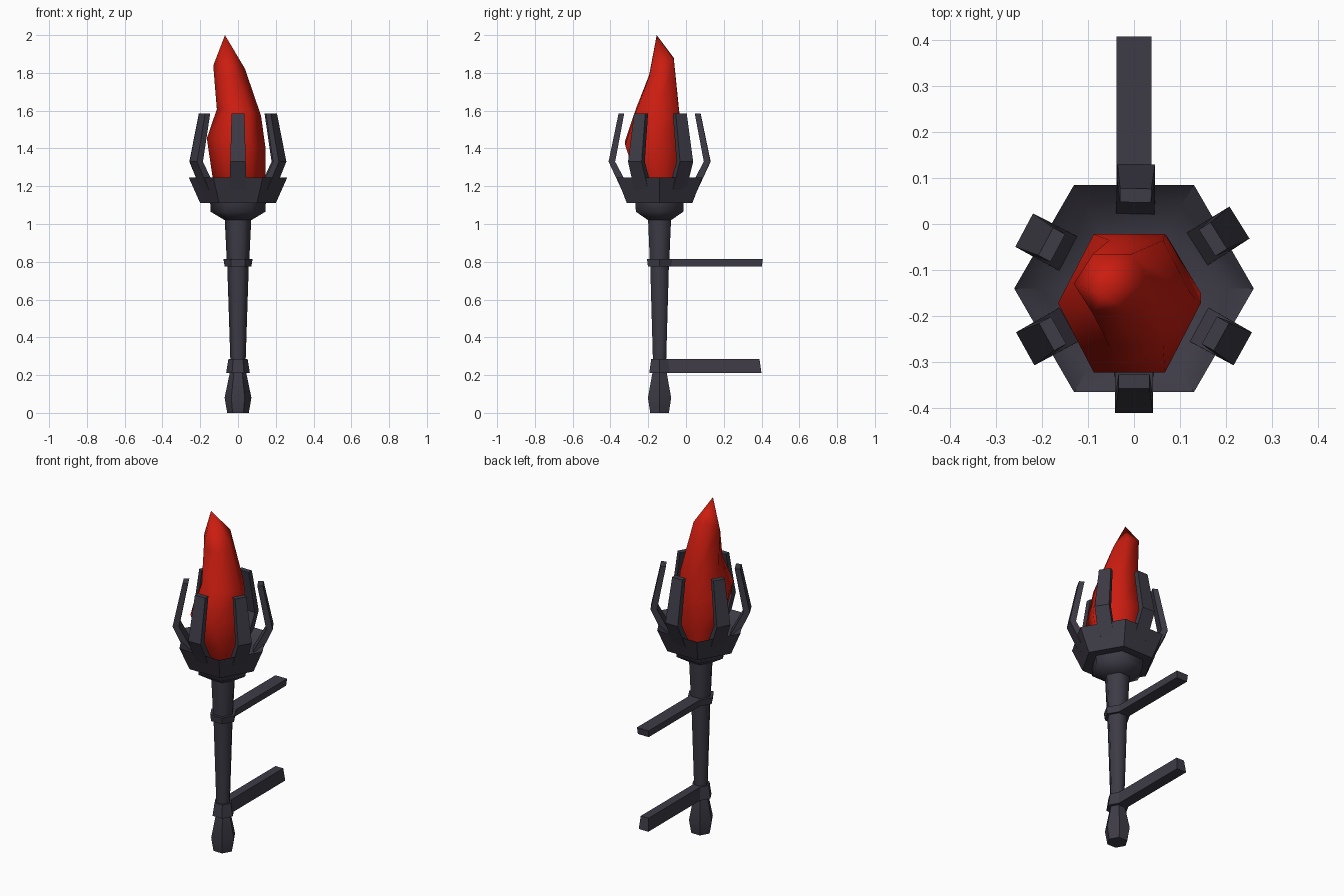
import bpy, bmesh
from math import sin, cos, pi, radians
from mathutils import Vector

if "Cube" in bpy.data.objects:
    bpy.data.objects.remove(bpy.data.objects["Cube"])

CY = -0.14  # y of the torch axis


def material(name, color):
    m = bpy.data.materials.new(name)
    m.diffuse_color = color
    m.use_nodes = True
    m.node_tree.nodes["Principled BSDF"].inputs["Base Color"].default_value = m.diffuse_color
    return m


IRON = material("dark_iron", (0.047, 0.043, 0.06, 1))
RED = material("red_flame", (0.6, 0.012, 0.005, 1))


def finish(name, bm, mat, angle=40):
    bmesh.ops.recalc_face_normals(bm, faces=bm.faces[:])
    me = bpy.data.meshes.new(name)
    bm.to_mesh(me)
    bm.free()
    ob = bpy.data.objects.new(name, me)
    bpy.context.collection.objects.link(ob)
    me.materials.append(mat)
    bpy.ops.object.select_all(action='DESELECT')
    ob.select_set(True)
    bpy.context.view_layer.objects.active = ob
    if angle:
        bpy.ops.object.shade_smooth_by_angle(angle=radians(angle))
    return ob


def loft(rings):
    """Skin a list of equally long point rings, with capped ends."""
    bm = bmesh.new()
    loops = [[bm.verts.new(p) for p in r] for r in rings]
    for a, b in zip(loops, loops[1:]):
        n = len(a)
        for i in range(n):
            j = (i + 1) % n
            bm.faces.new((a[i], a[j], b[j], b[i]))
    bm.faces.new(loops[0])
    bm.faces.new(loops[-1])
    return bm


def hexagon(r, z):
    return [Vector((r * cos(i * pi / 3), CY + r * sin(i * pi / 3), z)) for i in range(6)]


def lathe(name, profile, angle=40):
    return finish(name, loft([hexagon(r, z) for r, z in profile]), IRON, angle)


# Handle, neck cup and bowl
lathe("pommel", [(0.057, 0), (0.071, 0.08), (0.042, 0.22)])
lathe("shaft", [(0.038, 0.2), (0.057, 0.78), (0.060, 0.815), (0.071, 1.04)], 65)
lathe("neck_cup", [(0.07, 1.02), (0.145, 1.065), (0.148, 1.13)], 65)
lathe("bowl", [(0.12, 1.11), (0.2, 1.11), (0.26, 1.245), (0.205, 1.2), (0.14, 1.175)])


# Collars whose back face is extruded into a wall bracket
def bracket(name, z0, r0, z1, r1, length):
    bm = loft([hexagon(r0, z0), hexagon(r1, z1)])
    back = max(bm.faces, key=lambda f: f.calc_center_median().y)
    out = bmesh.ops.extrude_face_region(bm, geom=[back])["geom"]
    bmesh.ops.delete(bm, geom=[back], context='FACES_ONLY')
    bmesh.ops.translate(bm, vec=(0, length, 0),
                        verts=[g for g in out if isinstance(g, bmesh.types.BMVert)])
    finish(name, bm, IRON, 25)


bracket("lower_bracket", 0.21, 0.063, 0.285, 0.051, 0.485)
bracket("upper_bracket", 0.775, 0.071, 0.815, 0.077, 0.48)

# Six bent prongs: inner radius, outer radius, half width, height
PRONG = [(0.155, 0.2, 0.042, 1.18), (0.235, 0.27, 0.041, 1.33), (0.187, 0.217, 0.034, 1.585)]
for k in range(6):
    a = radians(30 + 60 * k + (2, -1, 2, -1, 0, 1)[k])
    u, v = Vector((cos(a), sin(a), 0)), Vector((-sin(a), cos(a), 0))
    rings = []
    for ri, ro, w, z in PRONG:
        c = Vector((0, CY, z))
        rings.append([c + u * ri - v * w, c + u * ro - v * w,
                      c + u * ro + v * w, c + u * ri + v * w])
    finish(f"prong_{k + 1}", loft(rings), IRON, 0)

# Flame: centre x, centre y, half width x, half depth y, height, tilt x, tilt y
FLAME = [(0.0, -0.14, 0.11, 0.10, 1.17, 0, 0),
         (0.005, -0.15, 0.14, 0.118, 1.25, 0, 0),
         (-0.01, -0.172, 0.155, 0.150, 1.43, -0.15, 0),
         (0.005, -0.150, 0.117, 0.115, 1.59, -0.15, -0.1),
         (-0.047, -0.130, 0.084, 0.065, 1.83, -0.1, 0.7),
         (-0.07, -0.155, 0.001, 0.001, 2.0, 0, 0)]
rings = []
for cx, cy, rx, ry, z, tx, ty in FLAME:
    ring = []
    for i in range(6):
        dx, dy = rx * cos(i * pi / 3), ry * sin(i * pi / 3) / sin(pi / 3)
        ring.append(Vector((cx + dx, cy + dy, z + tx * dx + ty * dy)))
    rings.append(ring)
bm = loft(rings)
bmesh.ops.remove_doubles(bm, verts=bm.verts[:], dist=0.003)
finish("flame", bm, RED, 65)
